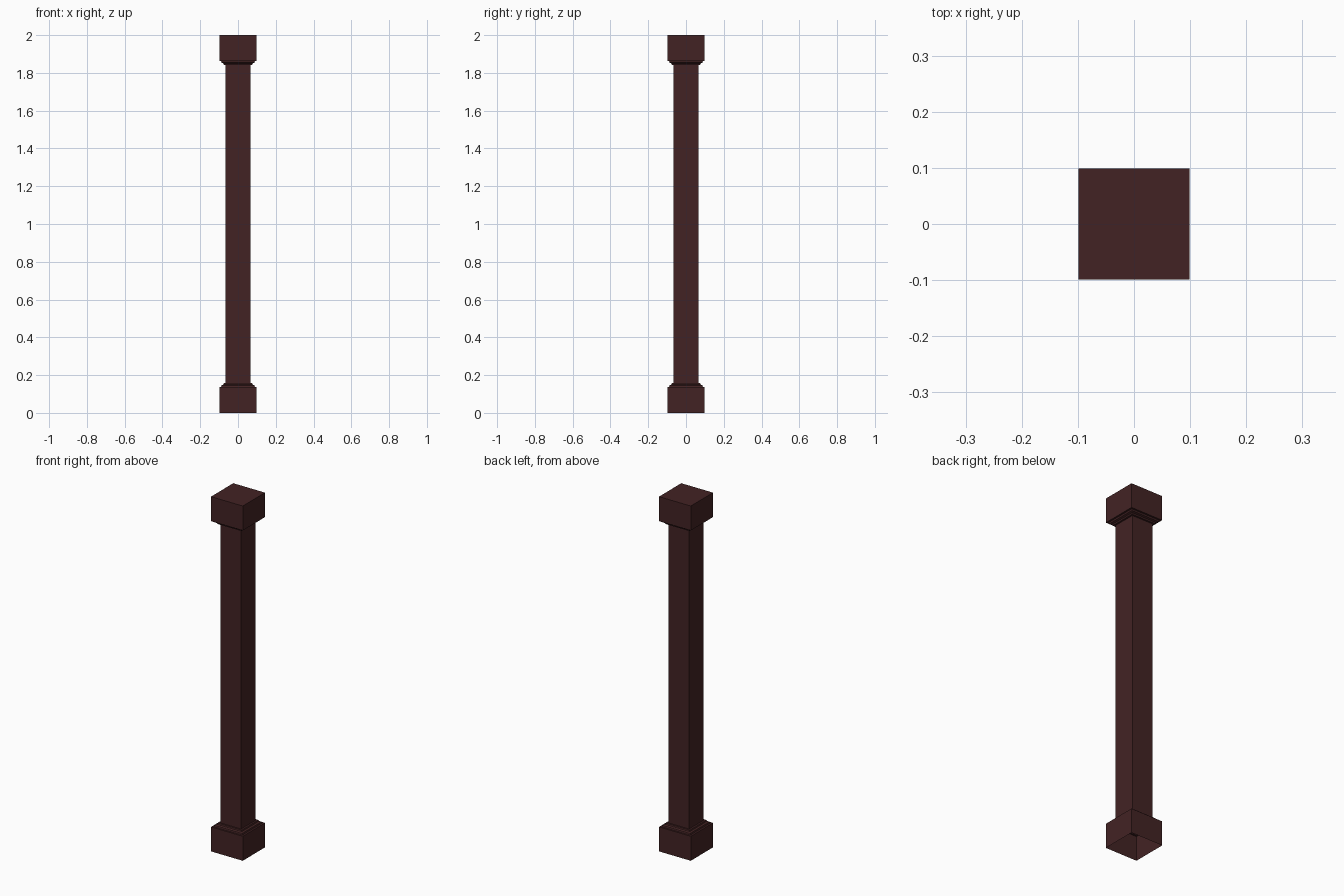
import bpy, bmesh

if "Cube" in bpy.data.objects:
    bpy.data.objects.remove(bpy.data.objects["Cube"])

# Dark reddish brown wood, used for the whole post
wood = bpy.data.materials.new("dark_red_brown")
wood.diffuse_color = (0.055, 0.0165, 0.0172, 1)
wood.use_nodes = True
wood.node_tree.nodes["Principled BSDF"].inputs["Base Color"].default_value = wood.diffuse_color


def square_sweep(name, profile, cap_top=False):
    """Square rings through (half_width, z) points, joined by walls."""
    bm = bmesh.new()
    rings = []
    for w, z in profile:
        rings.append([bm.verts.new((x * w, y * w, z))
                      for x, y in ((-1, -1), (1, -1), (1, 1), (-1, 1))])
    for a, b in zip(rings, rings[1:]):
        for i in range(4):
            j = (i + 1) % 4
            bm.faces.new((a[i], a[j], b[j], b[i]))
    if cap_top:
        bm.faces.new(rings[-1])
    me = bpy.data.meshes.new(name)
    bm.to_mesh(me)
    bm.free()
    me.materials.append(wood)
    ob = bpy.data.objects.new(name, me)
    bpy.context.collection.objects.link(ob)
    return ob


# Block with a small stepped moulding towards the shaft
block = [(0.099, 0.0), (0.099, 0.138), (0.089, 0.138), (0.087, 0.146),
         (0.077, 0.15), (0.075, 0.157), (0.065, 0.157)]

# Base (open underneath), shaft, and mirrored closed capital
square_sweep("base", block)
square_sweep("shaft", [(0.065, 0.157), (0.065, 1.843)])
square_sweep("capital", [(w, 2.0 - z) for w, z in reversed(block)], cap_top=True)
